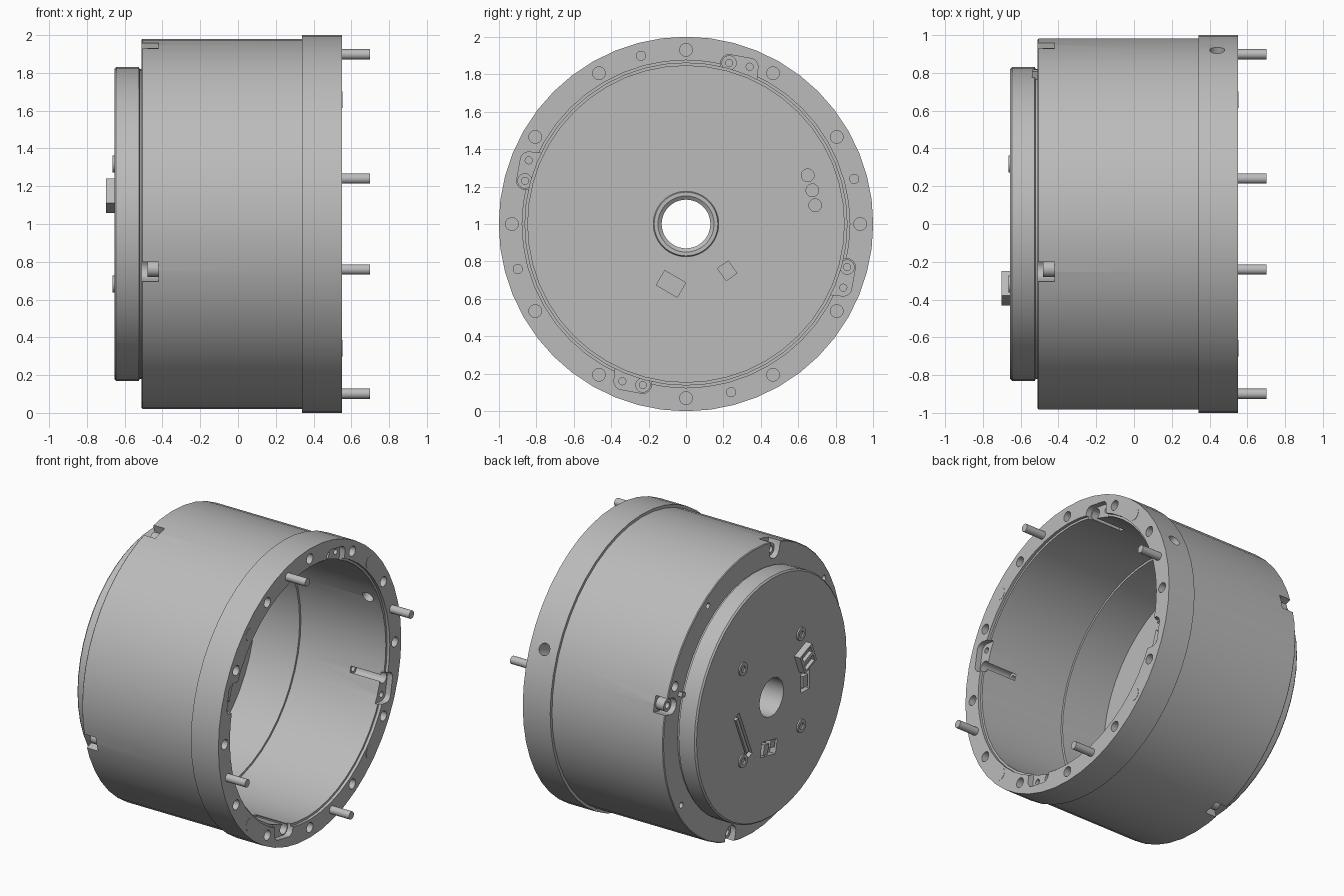
import bpy, bmesh
from math import sin, cos, pi, radians, atan2, hypot
from mathutils import Matrix, Vector

if "Cube" in bpy.data.objects:
    bpy.data.objects.remove(bpy.data.objects["Cube"], do_unlink=True)

metal = bpy.data.materials.new("grey_metal")
metal.use_nodes = True
metal.diffuse_color = (0.5, 0.5, 0.5, 1)
metal.node_tree.nodes["Principled BSDF"].inputs["Base Color"].default_value = (0.5, 0.5, 0.5, 1)

SEG = 48
CENTRE = Vector((0, 0, 1))
QUARTERS = [radians(90 * k) for k in range(4)]


def polar(r, a):
    return r * cos(a), r * sin(a)


def turn(p, a):
    return polar(hypot(*p), atan2(p[1], p[0]) + a)


def finish(bm, name):
    bmesh.ops.recalc_face_normals(bm, faces=bm.faces)
    bmesh.ops.translate(bm, vec=CENTRE, verts=bm.verts)
    mesh = bpy.data.meshes.new(name)
    bm.to_mesh(mesh)
    bm.free()
    mesh.materials.append(metal)
    ob = bpy.data.objects.new(name, mesh)
    bpy.context.collection.objects.link(ob)
    return ob


def activate(ob):
    bpy.ops.object.select_all(action='DESELECT')
    ob.select_set(True)
    bpy.context.view_layer.objects.active = ob


def smooth(ob):
    activate(ob)
    bpy.ops.object.shade_smooth_by_angle(angle=radians(30))


def cut(ob, bm):
    cutter = finish(bm, "cutter")
    cutter.hide_render = True
    mod = ob.modifiers.new("cut", 'BOOLEAN')
    mod.operation, mod.solver, mod.object = 'DIFFERENCE', 'EXACT', cutter
    activate(ob)
    bpy.ops.object.modifier_apply(modifier=mod.name)
    bpy.data.objects.remove(cutter, do_unlink=True)


def lathe(name, profile):
    """Closed (x, radius) profile revolved about the x axis."""
    bm = bmesh.new()
    rings = [[bm.verts.new((x, *polar(r, 2 * pi * i / SEG))) for x, r in profile]
             for i in range(SEG)]
    n = len(profile)
    for i in range(SEG):
        a, b = rings[i], rings[(i + 1) % SEG]
        for j in range(n):
            k = (j + 1) % n
            bm.faces.new((a[j], a[k], b[k], b[j]))
    return finish(bm, name)


def rod(bm, x0, x1, p, r, socket=0):
    """Cylinder along x at (y, z) = p, optionally with a socket in its -x end."""
    mat = Matrix.Translation(((x0 + x1) / 2, *p)) @ Matrix.Rotation(pi / 2, 4, 'Y')
    made = bmesh.ops.create_cone(bm, cap_ends=True, segments=20, radius1=r, radius2=r,
                                 depth=x1 - x0, matrix=mat)
    if socket:
        end = min({f for v in made["verts"] for f in v.link_faces},
                  key=lambda f: f.calc_center_median().x)
        bmesh.ops.inset_region(bm, faces=[end], thickness=r - socket)
        pit = bmesh.ops.extrude_discrete_faces(bm, faces=[end])["faces"]
        bmesh.ops.translate(bm, vec=((x1 - x0) * 0.5, 0, 0), verts=pit[0].verts)


def hull(bm, x0, x1, discs, r):
    """Rounded prism along x wrapped around discs."""
    verts = [bm.verts.new((x, p[0] + r * cos(t * pi / 8), p[1] + r * sin(t * pi / 8)))
             for p in discs for t in range(16) for x in (x0, x1)]
    res = bmesh.ops.convex_hull(bm, input=verts)
    spare = {g for g in res["geom_interior"] + res["geom_unused"]
             if isinstance(g, bmesh.types.BMVert)}
    bmesh.ops.delete(bm, geom=list(spare), context='VERTS')


def block(bm, x0, x1, p, w, h, deg):
    mat = (Matrix.Translation(((x0 + x1) / 2, *p)) @ Matrix.Rotation(radians(deg), 4, 'X')
           @ Matrix.Diagonal((x1 - x0, w, h, 1)))
    bmesh.ops.create_cube(bm, size=1, matrix=mat)


# Drum with mounting flange and stepped bore
housing = lathe("housing", [
    (-.51, .82), (-.51, .975), (-.505, .98), (.34, .98), (.34, 1), (.55, 1), (.55, .875),
    (.53, .875), (.53, .86), (-.12, .86), (-.12, .845), (-.46, .845), (-.46, .82)])

# Lobed pockets around the bore mouth
bm = bmesh.new()
near_hole, far_hole = (.23, .86), (.34, .84)
for a in QUARTERS:
    hull(bm, .51, .57, [turn(p, a) for p in (near_hole, far_hole, (.22, .78), (.33, .75))], .045)
cut(housing, bm)

# Scalloped channels running into the bore wall
bm = bmesh.new()
for a in QUARTERS:
    rod(bm, .28, .58, turn(near_hole, a), .038)
cut(housing, bm)

# Bolt holes, pocket holes, rear face holes and the side port
bm = bmesh.new()
for k in range(12):
    rod(bm, .40, .58, polar(.93, radians(30 * k)), .034)
for a in QUARTERS:
    rod(bm, .20, .59, turn(near_hole, a), .019)
    rod(bm, .40, .59, turn(far_hole, a), .019)
    rod(bm, -.53, -.42, polar(.92, radians(58) + a), .02)
rod(bm, -.53, -.44, polar(.92, radians(23)), .033)
side = radians(23)
bmesh.ops.create_cone(bm, cap_ends=True, segments=20, radius1=.04, radius2=.04, depth=.3,
                      matrix=Matrix.Translation((.44, *polar(.95, side)))
                      @ Matrix.Rotation(side - pi / 2, 4, 'X'))
cut(housing, bm)

# Rear edge notches
bm = bmesh.new()
for a in QUARTERS:
    hull(bm, -.54, -.42, [polar(r, radians(15) + a) for r in (.92, 1.08)], .055)
cut(housing, bm)
smooth(housing)

# Rear cover with hub and stepped inner floor
cover = lathe("rear_cover", [
    (-.655, .13), (-.655, .82), (-.645, .83), (-.525, .83), (-.52, .82), (-.46, .82),
    (-.46, .49), (-.465, .49), (-.465, .39), (-.47, .39), (-.47, .235), (-.465, .235),
    (-.465, .175), (-.455, .17), (-.455, .15), (-.47, .13)])
bm = bmesh.new()
for p in ((.65, .26), (.675, .18), (.69, .10)):
    rod(bm, -.49, -.44, p, .034)
block(bm, -.48, -.44, (.22, -.25), .07, .08, 35)
block(bm, -.48, -.44, (-.08, -.32), .13, .09, -30)
block(bm, -.67, -.61, (.31, -.15), .06, .36, -23)
block(bm, -.67, -.61, (.03, -.34), .17, .10, 12)
block(bm, -.67, -.62, (-.37, -.03), .09, .13, 0)
cut(cover, bm)
smooth(cover)

# Small electrical parts sitting in the cover recesses
bm = bmesh.new()
block(bm, -.65, -.60, (.31, -.15), .025, .30, -23)
block(bm, -.655, -.60, (.06, -.34), .05, .07, 12)
block(bm, -.65, -.60, (-.02, -.33), .05, .05, 12)
block(bm, -.655, -.61, (-.37, -.03), .05, .08, 0)
finish(bm, "cover_terminals")

# Plug connector
bm = bmesh.new()
block(bm, -.70, -.64, (-.34, .15), .14, .14, -22)
connector = finish(bm, "connector")
bm = bmesh.new()
for s in (-.035, .035):
    block(bm, -.72, -.675, (-.34 + s * .37, .15 + s * .93), .10, .045, -22)
cut(connector, bm)

# Cover screws
bm = bmesh.new()
for a in QUARTERS:
    rod(bm, -.665, -.645, polar(.45, pi / 4 + a), .06 * .75, .022)
smooth(finish(bm, "cover_screws"))

# Notch screws
bm = bmesh.new()
for a in QUARTERS:
    rod(bm, -.48, -.41, polar(.92, radians(15) + a), .042, .022)
smooth(finish(bm, "notch_screws"))

# Locating pins on the flange
bm = bmesh.new()
for a in QUARTERS:
    rod(bm, .5, .70, polar(.93, radians(15) + a), .027)
smooth(finish(bm, "locating_pins"))

# Flush flange plugs
bm = bmesh.new()
for a in QUARTERS:
    rod(bm, .545, .552, polar(.93, pi / 4 + a), .043)
smooth(finish(bm, "flange_plugs"))

# Locating key beside the cover
bm = bmesh.new()
block(bm, -.54, -.50, polar(.84, radians(20)), .05, .03, 20)
finish(bm, "cover_key")
